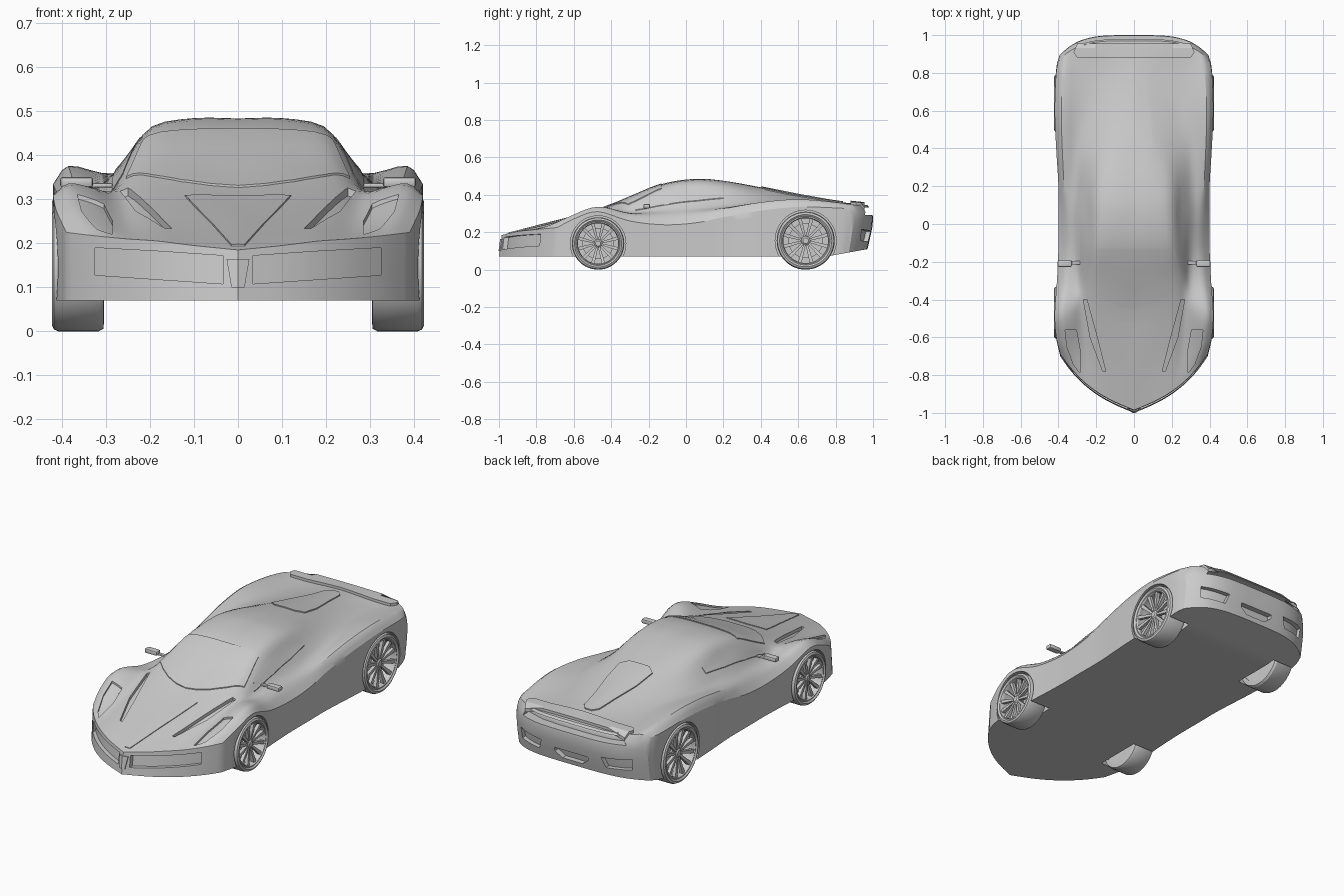
import bpy, bmesh
from math import sin, cos, pi, radians
from mathutils import Vector
from mathutils.bvhtree import BVHTree

if "Cube" in bpy.data.objects:
    bpy.data.objects.remove(bpy.data.objects["Cube"])


def make(name, bm, mirror=True):
    bmesh.ops.remove_doubles(bm, verts=bm.verts, dist=1e-5)
    bmesh.ops.recalc_face_normals(bm, faces=bm.faces)
    me = bpy.data.meshes.new(name)
    bm.to_mesh(me)
    ob = bpy.data.objects.new(name, me)
    bpy.context.collection.objects.link(ob)
    if mirror:
        ob.modifiers.new("Mirror", 'MIRROR').merge_threshold = 1e-4
    return ob


def spline(pts, sub):
    """Catmull-Rom curve through the points"""
    e = [2 * pts[0] - pts[1]] + pts + [2 * pts[-1] - pts[-2]]
    out = []
    for a, b, c, d in zip(e, e[1:], e[2:], e[3:]):
        for k in range(sub):
            t = k / sub
            out.append(0.5 * (2 * b + (c - a) * t + (2 * a - 5 * b + 4 * c - d) * t * t
                              + (3 * b - a - 3 * c + d) * t ** 3))
    return out + [pts[-1]]


def grid_faces(bm, rows, close=False):
    vs = [[bm.verts.new(p) for p in r] for r in rows]
    if close:
        vs.append(vs[0])
    for r, s in zip(vs, vs[1:]):
        for i in range(len(r) - 1):
            bm.faces.new((r[i], r[i + 1], s[i + 1], s[i]))


# Body: lengthwise rails from centre line to side, curved nose and tail
MID_Y = (-.47, -.3, -.12, .05, .2, .4, .6, .8)


def rail(xs, zs):
    nose = -.985 + .4 * xs[0] + 2.35 * xs[0] ** 3
    tail = .97 - 4.1 * xs[-1] ** 4
    ys = (nose, nose + .45 * (-.47 - nose)) + MID_Y + (tail,)
    return spline([Vector(p) for p in zip(xs, ys, zs)], 5)


centre = rail([0] * 11, (.185, .245, .32, .388, .46, .483, .475, .44, .40, .365, .345))
hood = rail((.1, .1, .11, .115, .11, .1, .1, .09, .08, .07, .1),
            (.195, .248, .322, .385, .458, .484, .473, .435, .392, .36, .345))
roof_edge = rail((.18, .2, .22, .215, .2, .195, .19, .17, .15, .15, .2),
                 (.205, .25, .315, .372, .445, .466, .452, .41, .375, .35, .345))
window = rail((.25, .26, .275, .262, .25, .25, .25, .25, .24, .24, .28),
              (.21, .245, .30, .343, .395, .398, .39, .37, .355, .345, .345))
belt = rail((.305, .32, .33, .30, .30, .31, .31, .31, .31, .31, .33),
            (.215, .265, .325, .305, .325, .33, .335, .35, .36, .35, .345))
fender = rail((.35, .37, .385, .365, .355, .36, .37, .38, .385, .375, .365),
              (.22, .285, .336, .30, .29, .30, .325, .36, .376, .36, .345))
side = rail((.39, .413, .42, .408, .40, .40, .40, .412, .42, .412, .395),
            (.225, .275, .31, .26, .24, .25, .28, .315, .335, .33, .325))
rails = (centre, hood, roof_edge, window, belt, fender, side)
stations = [spline(list(s), 3) for s in zip(*rails)]
edge = stations[0] + [s[-1] for s in stations[1:-1]] + stations[-1][::-1]


def wall(p, f):
    floor = .07 + max(0, p.y - .75) * .18
    y = p.y
    if y < -.47:
        y -= .015 * f * min(1, (-.47 - y) / .3)
    if y > .6:
        y += .03 * sin(pi * f ** .6) * (y - .6) / .37
    return Vector((p.x, y, p.z + (floor - p.z) * f))


bm = bmesh.new()
grid_faces(bm, stations)
levels = [[wall(p, f) for p in edge] for f in (0, .15, .3, .5, .75, 1)]
grid_faces(bm, levels)
grid_faces(bm, [levels[-1], [Vector((0, p.y, p.z)) for p in levels[-1]]])
bmesh.ops.remove_doubles(bm, verts=bm.verts, dist=1e-5)
bmesh.ops.dissolve_degenerate(bm, dist=1e-6, edges=bm.edges)
surface = BVHTree.FromBMesh(bm)
body = make("body", bm)
UP, FRONT, BACK = Vector((0, 0, 1)), Vector((0, -1, 0)), Vector((0, 1, 0))


def patch(name, a, b, d, out, inn, mirror=True):
    """Solid patch between two outlines, projected onto the body along d"""
    def dense(line):
        pts = [Vector(p) for p in line]
        return [p.lerp(q, k / 4) for p, q in zip(pts, pts[1:]) for k in range(4)] + [pts[-1]]
    hits, last = [], None
    for p, q in zip(dense(a), dense(b)):
        row = []
        for k in range(7):
            x, v = p.lerp(q, k / 6)
            o = Vector((max(abs(x), 1e-4), v, 0) if d == UP else (max(abs(x), 1e-4), 0, v))
            last = surface.ray_cast(o + d * 2, -d)[0] or last
            row.append(Vector((x, last.y if d != UP else v, last.z if d == UP else v)))
        hits.append(row)
    top = [[p + d * out for p in r] for r in hits]
    low = [[p - d * inn for p in r] for r in hits]
    bm = bmesh.new()
    grid_faces(bm, top)
    grid_faces(bm, low)
    for pick in (lambda g: g[0], lambda g: g[-1],
                 lambda g: [r[0] for r in g], lambda g: [r[-1] for r in g]):
        grid_faces(bm, [pick(top), pick(low)])
    return make(name, bm, mirror)


def both(line):
    return line, [(-x, y) for x, y in line]


# Raised panels and glass
S = (-1, -.75, -.5, -.25, 0, .25, .5, .75, 1)
patch("windshield", [(s * .255, -.45 + .14 * s * s) for s in S],
      [(s * .215, -.13) for s in S], UP, .005, .01, False)
patch("side_window", [(.287, -.27), (.285, -.1), (.277, .06), (.26, .2)],
      [(.262, -.24), (.237, -.1), (.222, .05), (.235, .2)], UP, .004, .01)
patch("hood_panel", *both([(.015, -.95), (.06, -.75), (.12, -.52)]), UP, .004, .01, False)
patch("engine_cover", *both([(.06, .4), (.1, .43), (.09, .55), (.06, .7), (.045, .81), (.02, .84)]),
      UP, .006, .01, False)
patch("spoiler", *both([(.3, .88), (.32, .91), (.3, .955)]), UP, .014, .005, False)
patch("nose_keel", *both([(.015, .1), (.026, .165)]), FRONT, .006, .01, False)

# Recesses: grilles, vents, lamps, tail openings, wheel arches
cutters = [
    patch("grille_cut", [(.034, .108), (.18, .118), (.325, .128)],
          [(.034, .172), (.18, .182), (.325, .19)], FRONT, .05, .025),
    patch("hood_vent_cut", [(.15, -.78), (.195, -.6), (.25, -.4)],
          [(.165, -.78), (.232, -.6), (.268, -.4)], UP, .03, .018),
    patch("headlamp_cut", [(.285, -.79), (.285, -.67), (.305, -.56)],
          [(.32, -.745), (.355, -.65), (.365, -.56)], UP, .03, .01),
    patch("tail_gap_cut", *both([(.31, .293), (.29, .333)]), BACK, .08, .05, False),
    patch("tail_vent_cut", [(.2, .15), (.33, .155)], [(.18, .205), (.335, .215)], BACK, .05, .025),
    patch("exhaust_cut", *both([(.06, .135), (.1, .165), (.1, .185)]), BACK, .05, .03, False)]
WHEELS = (("front", -.47, .14), ("rear", .64, .155))


def lathe(name, profile, y, z, seg=48):
    """Ring turned about a sideways axis from a closed (x, radius) profile"""
    bm = bmesh.new()
    ring = list(profile) + [profile[0]]
    grid_faces(bm, [[(x, y + r * cos(2 * pi * k / seg), z + r * sin(2 * pi * k / seg))
                     for x, r in ring] for k in range(seg)], True)
    return make(name, bm)


for n, y, R in WHEELS:
    cutters.append(lathe(n + "_arch_cut", [(.285, 0), (.285, R + .008), (.5, R + .008), (.5, 0)], y, R))
for c in cutters:
    c.hide_render = True
    m = body.modifiers.new(c.name, 'BOOLEAN')
    m.operation, m.object, m.solver = 'DIFFERENCE', c, 'EXACT'

# Wheels: tyre, rim, spokes, hub, brake disc
for n, y, R in WHEELS:
    lathe(n + "_tyre", [(.415, .83 * R), (.423, .9 * R), (.418, .97 * R), (.408, R), (.317, R),
                        (.306, .96 * R), (.304, .8 * R), (.39, .8 * R)], y, R)
    lathe(n + "_rim", [(.41, .77 * R), (.418, .8 * R), (.416, .84 * R), (.39, .84 * R), (.39, .77 * R)], y, R)
    lathe(n + "_brake_disc", [(.305, 0), (.305, .8 * R), (.345, .8 * R), (.345, .6 * R),
                              (.37, .6 * R), (.37, 0)], y, R)
    lathe(n + "_hub", [(.37, 0), (.37, .17 * R), (.4, .17 * R), (.408, .1 * R), (.408, 0)], y, R, 24)
    bm = bmesh.new()
    for k in range(12):
        a = 2 * pi * (k + .5) / 12
        u, w = Vector((0, cos(a), sin(a))), Vector((0, -sin(a), cos(a)))
        o = Vector((0, y, R))
        ends = []
        for r, h, x in ((.12, .035, .402), (.8, .065, .413)):
            ends.append([o + u * r * R + w * s * h * R + Vector((x - e, 0, 0))
                         for s, e in ((-1, 0), (1, 0), (1, .018), (-1, .018), (-1, 0))])
        grid_faces(bm, ends)
        for q in ends:
            bm.faces.new([bm.verts.new(p) for p in q[:4]])
    make(n + "_spokes", bm)


# Door mirrors
def box(name, loc, size, bevel):
    bm = bmesh.new()
    bmesh.ops.create_cube(bm, size=1)
    for v in bm.verts:
        v.co = Vector(loc) + Vector(c * s for c, s in zip(v.co, size))
    ob = make(name, bm)
    b = ob.modifiers.new("Bevel", 'BEVEL')
    b.width, b.segments = bevel, 2


box("door_mirror", (.367, -.21, .339), (.075, .035, .024), .007)
box("mirror_stalk", (.315, -.205, .332), (.06, .018, .01), .003)

# Apply modifiers, drop cutters, smooth with sharp edges kept
bpy.ops.object.select_all(action='SELECT')
bpy.context.view_layer.objects.active = body
bpy.ops.object.convert(target='MESH')
for c in cutters:
    bpy.data.objects.remove(c)
bpy.ops.object.select_all(action='SELECT')
bpy.ops.object.shade_smooth_by_angle(angle=radians(28))
